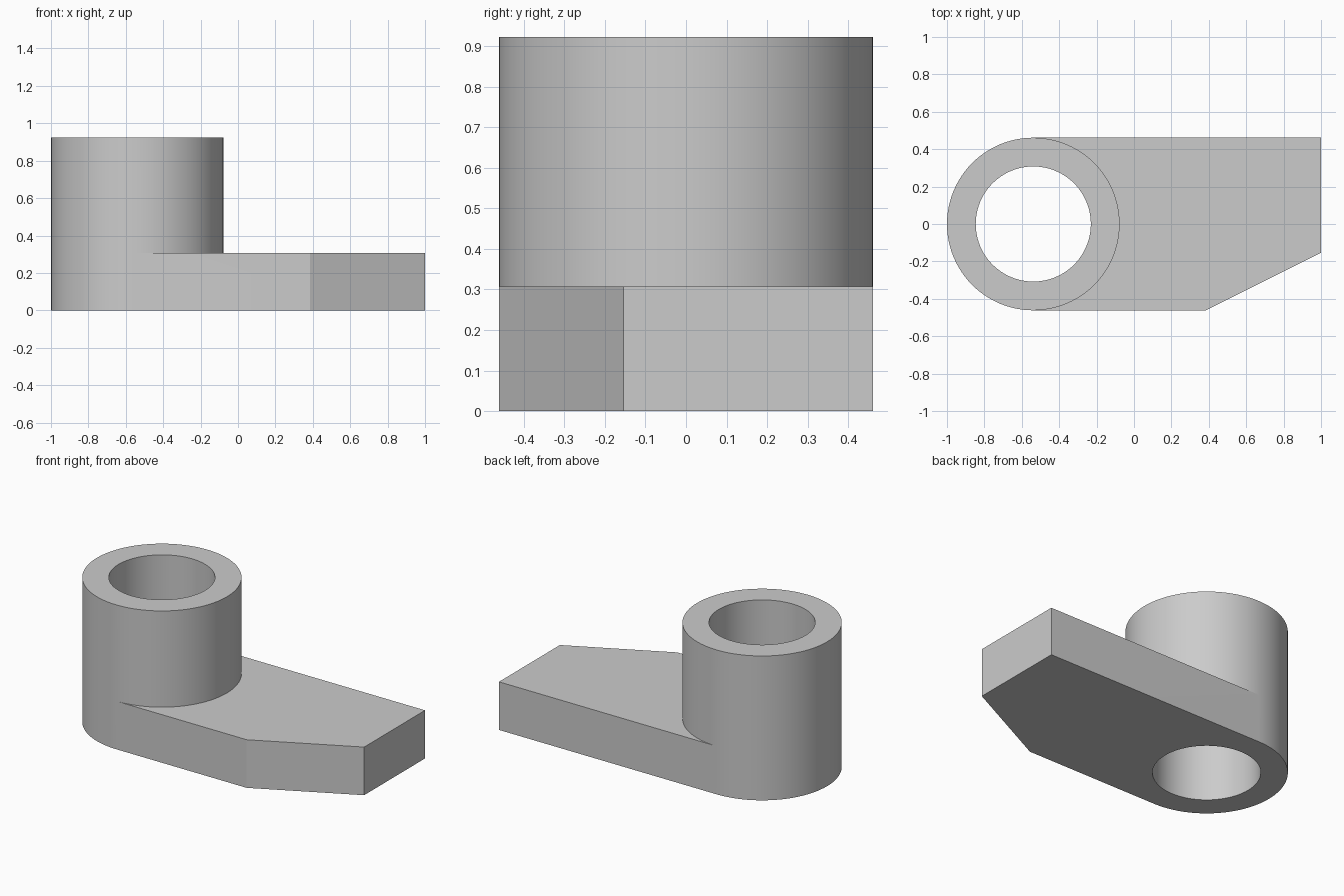
import bpy
import bmesh
from math import cos, sin, pi, radians

cube = bpy.data.objects.get("Cube")
if cube:
    bpy.data.objects.remove(cube, do_unlink=True)

U = 2 / 13                      # design unit
CX = -1 + 3 * U                 # axis of the sleeve
OUTER, BORE = 3 * U, 2 * U
ARM_H, TOP = 2 * U, 6 * U
N = 96                          # sides of the sleeve

grey = bpy.data.materials.new("plain grey")
grey.use_nodes = True
colour = (0.6, 0.6, 0.6, 1)
grey.diffuse_color = colour
grey.node_tree.nodes["Principled BSDF"].inputs["Base Color"].default_value = colour

bm = bmesh.new()


def arc(radius, z, start, count):
    """Points counter-clockwise from step `start`, spanning `count` steps."""
    return [(CX + radius * cos(2 * pi * i / N), radius * sin(2 * pi * i / N), z)
            for i in range(start, start + count + 1)]


def face(points):
    bm.faces.new([bm.verts.new(p) for p in points])


def strip(a, b):
    """Quads between two matching rows of points."""
    for i in range(len(a) - 1):
        face((a[i], a[i + 1], b[i + 1], b[i]))


def raised(points, z):
    return [(p[0], p[1], z) for p in points]


# Sleeve: bore, annular ends and outer wall
q = N // 4
bore = arc(BORE, 0, 0, N)
rim = arc(OUTER, 0, 0, N)
strip(raised(bore, TOP), bore)
strip(rim, bore)
strip(raised(bore, TOP), raised(rim, TOP))
strip(raised(rim, ARM_H), raised(rim, TOP))
back_half = arc(OUTER, 0, q, N // 2)
strip(back_half, raised(back_half, ARM_H))

# Arm: tangent to the sleeve, with one corner cut away
joint = arc(OUTER, 0, -q, N // 2)
outline = [joint[0], (2.5 * U, -OUTER, 0), (1, -U, 0), (1, OUTER, 0), joint[-1]]
strip(outline, raised(outline, ARM_H))
loop = outline + joint[-2:0:-1]
face(raised(loop, ARM_H))
face(loop[::-1])

bmesh.ops.remove_doubles(bm, verts=bm.verts, dist=1e-5)
bmesh.ops.recalc_face_normals(bm, faces=bm.faces)

mesh = bpy.data.meshes.new("sleeve_with_arm")
bm.to_mesh(mesh)
bm.free()
mesh.materials.append(grey)
bracket = bpy.data.objects.new("sleeve_with_arm", mesh)
bpy.context.collection.objects.link(bracket)

# Smooth round walls, crisp edges
bpy.ops.object.select_all(action="DESELECT")
bracket.select_set(True)
bpy.context.view_layer.objects.active = bracket
bpy.ops.object.shade_smooth_by_angle(angle=radians(20))
